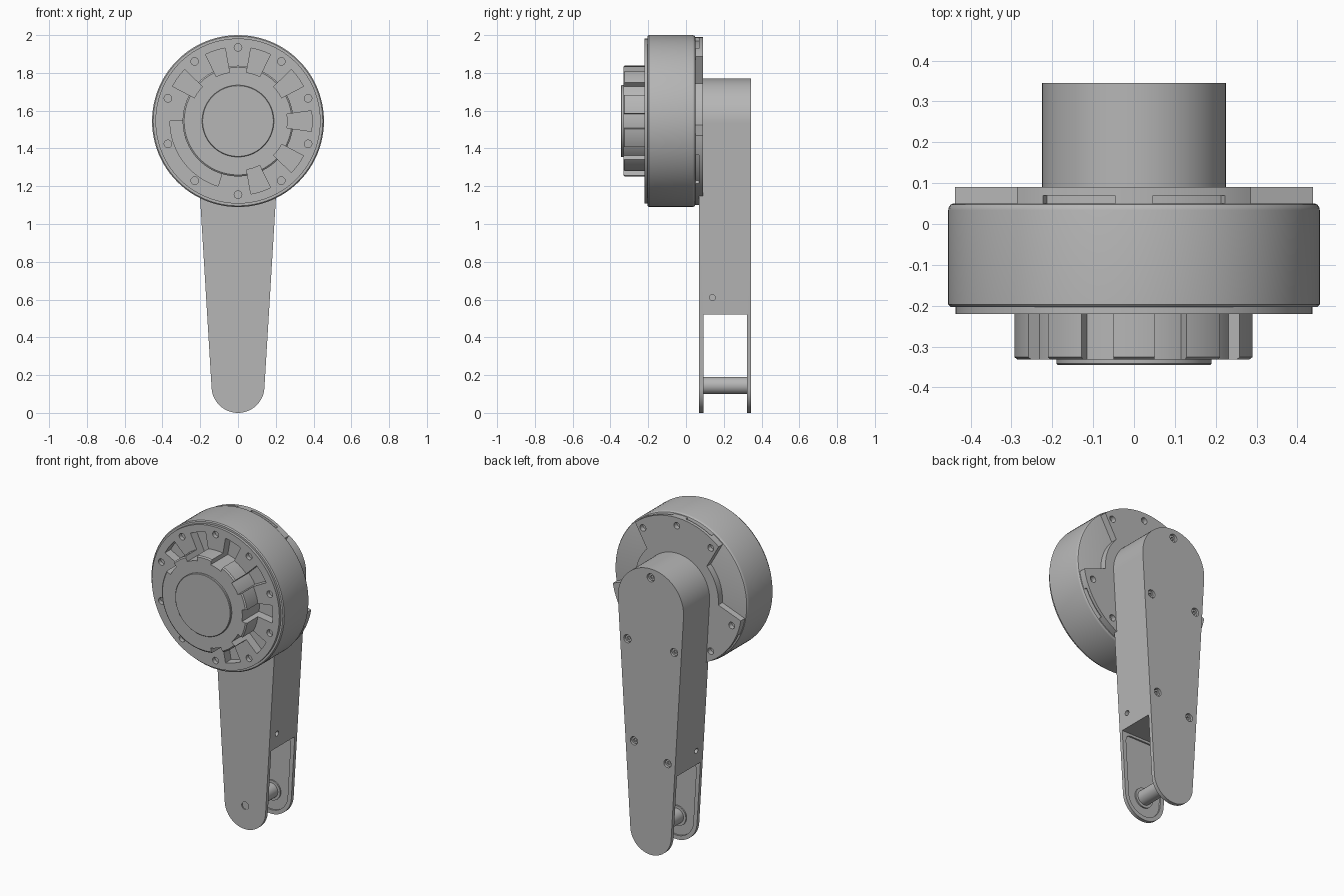
import bpy, bmesh, math
from mathutils import Vector

if "Cube" in bpy.data.objects:
    bpy.data.objects.remove(bpy.data.objects["Cube"])

CZ = 1.545  # height of the motor axis
grey = bpy.data.materials.new("metal grey")
grey.diffuse_color = (0.47, 0.47, 0.47, 1)
grey.use_nodes = True
grey.node_tree.nodes["Principled BSDF"].inputs["Base Color"].default_value = grey.diffuse_color


def polar(r, deg, cz=CZ):
    a = math.radians(deg)
    return (r * math.cos(a), cz + r * math.sin(a))


def arc(r, a0, a1, n, cz=CZ):
    return [polar(r, a0 + (a1 - a0) * i / n, cz) for i in range(n + 1)]


def circle(x, z, r, n=24):
    return [(x + r * math.cos(2 * math.pi * i / n),
             z + r * math.sin(2 * math.pi * i / n)) for i in range(n)]


def sector(r0, r1, a0, a1, n=8):
    return arc(r0, a0, a1, n) + arc(r1, a1, a0, n)


def make(name, prisms):
    """Extrude each (xz outline, y0, y1) along y, all in one object."""
    bm = bmesh.new()
    for pts, y0, y1 in prisms:
        face = bm.faces.new([bm.verts.new((x, y0, z)) for x, z in pts])
        ext = bmesh.ops.extrude_face_region(bm, geom=[face])["geom"]
        verts = [g for g in ext if isinstance(g, bmesh.types.BMVert)]
        bmesh.ops.translate(bm, verts=verts, vec=(0, y1 - y0, 0))
    return finish(name, bm)


def finish(name, bm):
    bmesh.ops.recalc_face_normals(bm, faces=bm.faces)
    me = bpy.data.meshes.new(name)
    bm.to_mesh(me)
    bm.free()
    me.materials.append(grey)
    ob = bpy.data.objects.new(name, me)
    bpy.context.collection.objects.link(ob)
    return ob


def lathe(name, profile, n=96):
    """Spin a closed (radius, y) profile around the motor axis."""
    bm = bmesh.new()
    rings = [[bm.verts.new((x, y, z)) for x, z in circle(0, CZ, r, n)]
             for r, y in profile]
    for a, b in zip(rings, rings[1:]):
        for i in range(n):
            j = (i + 1) % n
            bm.faces.new((a[i], a[j], b[j], b[i]))
    bm.faces.new(rings[0])
    bm.faces.new(rings[-1])
    return finish(name, bm)


def activate(ob):
    bpy.ops.object.select_all(action='DESELECT')
    ob.select_set(True)
    bpy.context.view_layer.objects.active = ob


def cut(ob, cutter):
    mod = ob.modifiers.new("cut", 'BOOLEAN')
    mod.operation = 'DIFFERENCE'
    mod.solver = 'EXACT'
    mod.object = cutter
    activate(ob)
    bpy.ops.object.modifier_apply(modifier=mod.name)
    bpy.data.objects.remove(cutter)


def arm_outline(inset=0.0):
    """Two circles of different size joined by tangents."""
    R, r, zb = 0.225 - inset, 0.14 - inset, 0.14
    a = math.degrees(math.asin((R - r) / (CZ - zb)))
    return arc(R, -a, 180 + a, 48) + arc(r, 180 + a, 360 - a, 40, zb)


# Motor housing: hub, front plate and drum in one turned body
motor = lathe("motor_housing", [
    (0.285, -0.332), (0.293, -0.326), (0.293, -0.22), (0.437, -0.22),
    (0.437, -0.203), (0.449, -0.203), (0.455, -0.197), (0.455, 0.034),
    (0.4535, 0.041), (0.449, 0.0475), (0.443, 0.05)])

# Vent pockets that also notch the hub, screw holes, and a curved recess
tools = []
for deg in (-72, -36, 0, 36, 72, 108, 144):
    tools.append((sector(0.262, 0.392, deg - 8, deg + 8), -0.36, -0.165))
for k in range(10):
    x, z = polar(0.39, 18 + 36 * k)
    tools.append((circle(x, z, 0.02), -0.24, -0.195))
tools.append((sector(0.293, 0.36, 180, 253, 24), -0.24, -0.212))
cut(motor, make("motor_cutter", tools))

# Round cap on the hub
lathe("hub_cap", [(0.187, -0.345), (0.19, -0.342), (0.19, -0.32)])

# Mounting plate behind the drum, with a wide gap on either side
outline = (arc(0.445, 50, 130, 32) + arc(0.285, 136, 184, 16)
           + arc(0.445, 190, 350, 60) + arc(0.285, -4, 44, 16))
plate = make("mounting_plate", [(outline, 0.04, 0.09)])
tools = []
for deg in (54, 90, 126, 198, 234, 306, 342):
    x, z = polar(0.395, deg)
    tools.append((circle(x, z, 0.02), 0.06, 0.12))
for deg in (60, 96, 204, 312):
    tools.append((sector(0.425, 0.47, deg, deg + 24), 0.03, 0.07))
cut(plate, make("plate_cutter", tools))

# Tapered arm with an open fork at the lower end
arm = make("arm", [(arm_outline(), 0.07, 0.345)])
cut(arm, make("fork_cutter", [
    ([(-0.4, -0.1), (0.4, -0.1), (0.4, 0.52), (-0.4, 0.52)], 0.092, 0.322)]))

# Shallow pocket on the inner faces of the fork
low = [(x, min(z, 0.5)) for x, z in arc(0.115, 180, 360, 32, 0.14)]
low += [(0.135, 0.47), (0.127, 0.495), (0.11, 0.505),
        (-0.11, 0.505), (-0.127, 0.495), (-0.135, 0.47)]
cut(arm, make("pocket_cutter", [(low, 0.082, 0.332)]))

# Screw recesses on the back and the pin hole on the front
spots = [(0, 1.715), (0.16, 1.295), (-0.16, 1.295), (0.115, 0.675), (-0.115, 0.595)]
tools = [(circle(x, z, 0.025), 0.322, 0.37) for x, z in spots]
tools.append((circle(0, 0.145, 0.024), 0.05, 0.077))
cut(arm, make("screw_cutter", tools))

# Small hole through both side walls
bm = bmesh.new()
for s in (-1, 1):
    new = bmesh.ops.create_cone(bm, cap_ends=True, segments=20, radius1=0.016,
                                radius2=0.016, depth=0.1)["verts"]
    for v in new:
        v.co = Vector((s * 0.18 + v.co.z, 0.14 + v.co.x, 0.61 + v.co.y))
cut(arm, finish("side_hole_cutter", bm))

# Socket screws sunk into the arm
for i, (x, z) in enumerate(spots):
    screw = make("screw_%d" % (i + 1), [(circle(x, z, 0.021), 0.31, 0.334)])
    cut(screw, make("socket_cutter", [(circle(x, z, 0.011, 6), 0.325, 0.36)]))

# Pin across the fork, with a collar at each end
make("fork_pin", [(circle(0, 0.145, 0.046, 40), 0.079, 0.335)])
make("pin_collars", [(circle(0, 0.145, 0.062, 40), 0.079, 0.09),
                     (circle(0, 0.145, 0.062, 40), 0.324, 0.335)])

# Smooth round walls, keep edges sharp
for ob in list(bpy.context.scene.objects):
    activate(ob)
    bpy.ops.object.shade_smooth_by_angle(angle=math.radians(30))
